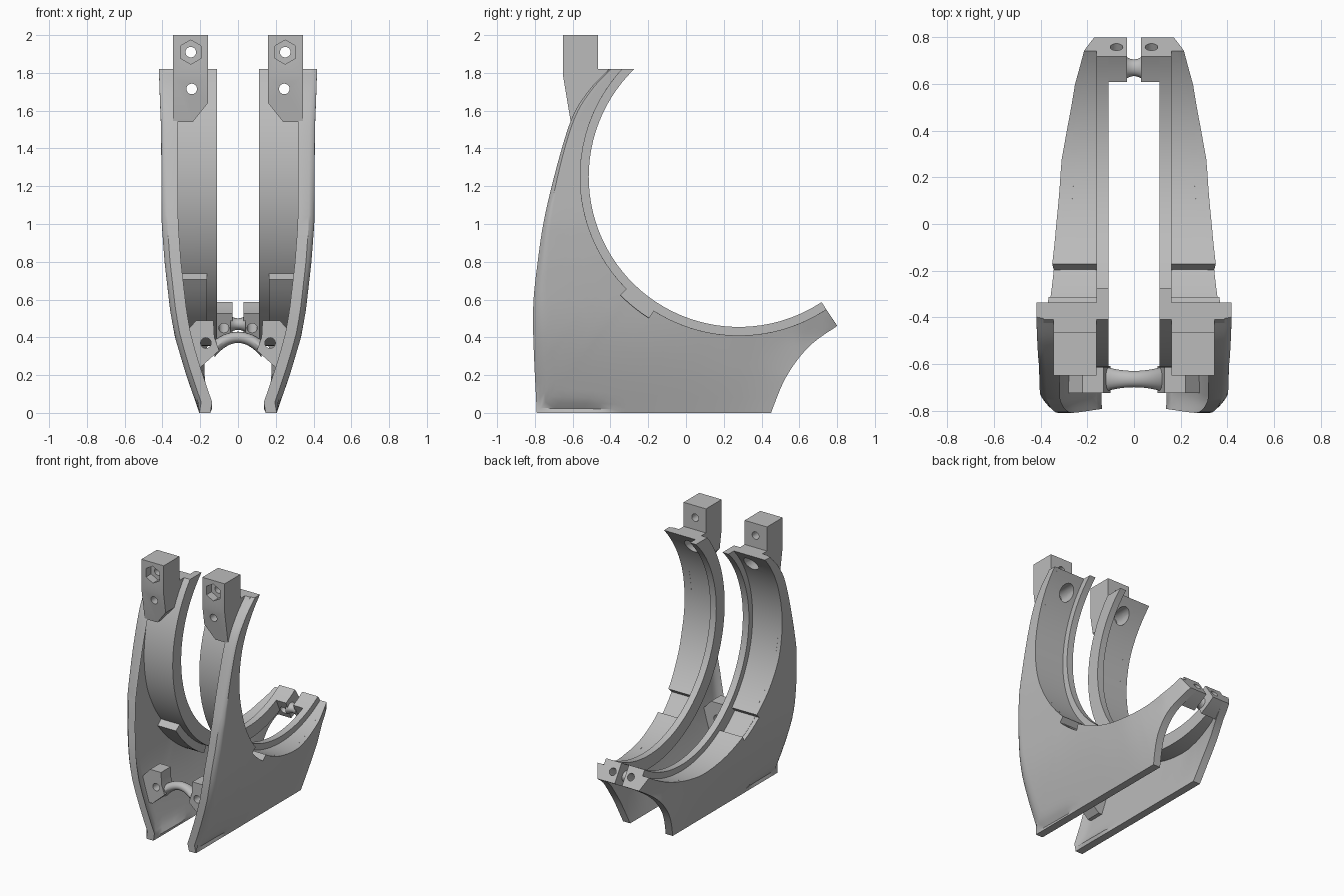
import bpy, bmesh, math
from mathutils import Vector

cube = bpy.data.objects.get("Cube")
if cube:
    bpy.data.objects.remove(cube, do_unlink=True)

grey = bpy.data.materials.new("plain grey")
grey.use_nodes = True
grey.diffuse_color = (0.5, 0.5, 0.5, 1)
grey.node_tree.nodes["Principled BSDF"].inputs["Base Color"].default_value = (0.5, 0.5, 0.5, 1)

CY, CZ = 0.28, 1.25              # centre of the cradle arc
R_LIP, R_BAND, R_BACK = 0.795, 0.84, 0.895
TOP, END = 1.82, 303.4           # top height and end angle of the arc


def loft(name, rows):
    """Closed solid through a list of equal point loops."""
    bm = bmesh.new()
    loops = [[bm.verts.new(p) for p in row] for row in rows]
    n = len(rows[0])
    for a, b in zip(loops, loops[1:]):
        for i in range(n):
            j = (i + 1) % n
            bm.faces.new((a[i], a[j], b[j], b[i]))
    bm.faces.new(loops[0][::-1])
    bm.faces.new(loops[-1])
    bmesh.ops.recalc_face_normals(bm, faces=bm.faces)
    mesh = bpy.data.meshes.new(name)
    bm.to_mesh(mesh)
    bm.free()
    mesh.materials.append(grey)
    ob = bpy.data.objects.new(name, mesh)
    bpy.context.collection.objects.link(ob)
    return ob


def prism(name, axis, pts, lo, hi):
    place = {"x": lambda p, d: (d, p[0], p[1]), "y": lambda p, d: (p[0], d, p[1])}[axis]
    return loft(name, [[place(p, d) for p in pts] for d in (lo, hi)])


def rod(name, a, b, radius, sides=24):
    """Straight round or hexagonal bar between two points."""
    a, b = Vector(a), Vector(b)
    d = (b - a).normalized()
    u = d.cross(Vector((1, 0, 0))).normalized()
    v = d.cross(u)
    ring = [radius * (math.cos(t) * u + math.sin(t) * v)
            for t in (math.tau * i / sides for i in range(sides))]
    return loft(name, [[p + c for p in ring] for c in (a, b)])


def activate(ob):
    bpy.ops.object.select_all(action="DESELECT")
    ob.select_set(True)
    bpy.context.view_layer.objects.active = ob


def cut(ob, *cutters):
    for c in cutters:
        m = ob.modifiers.new("cut", "BOOLEAN")
        m.operation, m.solver, m.object = "DIFFERENCE", "EXACT", c
        activate(ob)
        bpy.ops.object.modifier_apply(modifier=m.name)


def finish(ob, mirror=True):
    activate(ob)
    bpy.ops.object.shade_smooth_by_angle(angle=math.radians(30))
    if mirror:
        m = ob.modifiers.new("mirror", "MIRROR")
        m.use_mirror_merge = False


def lerp_table(table, v):
    for (a, p), (b, q) in zip(table, table[1:]):
        if v <= b:
            return p + (q - p) * max(0, v - a) / (b - a)
    return table[-1][1]


def smooth_path(pts, steps=6):
    out = []
    pts = [Vector(p) for p in pts]
    for i in range(len(pts) - 1):
        p0, p1, p2, p3 = pts[max(i - 1, 0)], pts[i], pts[i + 1], pts[min(i + 2, len(pts) - 1)]
        for k in range(steps):
            t = k / steps
            out.append(0.5 * (2 * p1 + (p2 - p0) * t + (2 * p0 - 5 * p1 + 4 * p2 - p3) * t ** 2
                              + (3 * p1 - p0 - 3 * p2 + p3) * t ** 3))
    return out + [pts[-1]]


def polar(r, deg):
    a = math.radians(deg)
    return CY + r * math.cos(a), CZ + r * math.sin(a)


def start_angle(r):
    return 180 - math.degrees(math.asin((TOP - CZ) / r))


WIDTH = [(0, .205), (.2, .275), (.4, .335), (.54, .36), (.8, .39), (1, .405), (1.5, .41), (1.82, .425)]
TAPER = [(-.8, 0), (0, .012), (.27, .025), (.4, .05), (.6, .095), (.75, .15), (.82, .185)]


def outer_x(y, z):
    return lerp_table(WIDTH, z) - lerp_table(TAPER, y) * min(1, z / 0.4)


def sweep(name, profile, a0, a1, steps=48):
    """Sweep an (x, radius) profile round the arc; x None means out to the wall."""
    rows = []
    for i in range(steps + 1):
        row = []
        for x, r in profile:
            s = start_angle(r) if a0 is None else a0
            y, z = polar(r, s + (a1 - s) * i / steps)
            row.append((outer_x(y, z) - 0.03 if x is None else x, y, z))
        rows.append(row)
    return loft(name, rows)


# Side wall: lofted between the arc and the outer outline
front = smooth_path([(-.79, 0), (-.81, .5), (-.785, .8), (-.735, 1.1), (-.62, 1.52), (-.52, 1.7), (-.405, 1.82)])
back = smooth_path([(.80, .46), (.65, .35), (.53, .19), (.45, 0)])
floor = [Vector((.45 - 1.24 * i / 16, 0)) for i in range(1, 16)]
outline = front[::-1] + floor[::-1] + back[::-1]
steps_u = [0, .2, .4, .6, .8, .86, .91, .96, 1]
first = start_angle(R_BAND)
raw = [math.degrees(math.atan2(p.y - CZ, p.x - CY)) % 360 for p in outline]
rows = []
for p, ang in zip(outline, raw):
    ang = first + (ang - raw[0]) * (END - first) / (raw[-1] - raw[0])
    y0, z0 = polar(R_BAND, ang)
    outside, inside = [], []
    for u in steps_u:
        y, z = y0 + (p.x - y0) * u, z0 + (p.y - z0) * u
        x = outer_x(y, z)
        if y < -0.4 and z > 0.01:
            x -= 0.03 * (max(0, u - 0.84) / 0.16) ** 2
        outside.append((x, y, z))
        inside.append((x - 0.058, y, z))
    rows.append(outside + inside[::-1])
side_wall = loft("side_wall", rows)

# Cradle band with raised inner lip
cradle_band = sweep("cradle_band", [(.11, R_LIP), (.16, R_LIP), (.16, R_BAND), (None, R_BAND),
                                    (None, R_BACK), (.11, R_BACK)], None, END)

# Thickened pad behind the notch
notch_pad = sweep("notch_pad", [(.165, .885), (None, .885), (None, .95), (.165, .95)], 215, 242, 8)

# Notch cut through band and wall
notch = sweep("notch_cutter", [(.16, .81), (.6, .81), (.6, .887), (.16, .887)], 225, 237.5, 4)
cut(cradle_band, notch)
cut(side_wall, notch)

# Upper mounting block with bolt holes and hexagonal recess
mount_block = prism("mount_block", "x", [(-.65, 2), (-.465, 2), (-.465, 1.82), (-.39, 1.82), (-.54, 1.54),
                                         (-.61, 1.54), (-.65, 1.78)], .16, .345)
corner = prism("corner_cutter", "y", [(.1, 1.715), (.24, 1.54), (.24, 1.4), (.1, 1.4)], -.8, -.2)
bolt = rod("bolt_cutter", (.25, -.8, 1.91), (.25, -.3, 1.91), .028)
hexagon = rod("hexagon_cutter", (.25, -.8, 1.91), (.25, -.59, 1.91), .064, 6)
lower_bolt = rod("lower_bolt_cutter", (.245, -.8, 1.715), (.245, -.2, 1.715), .028)
counterbore = rod("counterbore_cutter", (.245, -.535, 1.715), (.245, -.2, 1.715), .055)
cut(mount_block, corner, bolt, hexagon, lower_bolt, counterbore)
cut(cradle_band, counterbore)

# Front lug with bolt hole
front_lug = prism("front_lug", "y", [(.13, .49), (.22, .49), (.295, .41), (.23, .24), (.2, .24),
                                     (.10, .33), (.125, .40)], -.725, -.61)
lug_bolt = rod("lug_bolt_cutter", (.17, -.8, .37), (.17, -.5, .37), .028)
cut(front_lug, lug_bolt)

# Rear lug with bolt hole along the arc
rear_lug = sweep("rear_lug", [(.03, R_LIP), (.16, R_LIP), (.16, .945), (.03, .945)], 294.5, END, 4)
end_y, end_z = polar(.87, END)
along = Vector((0, -math.sin(math.radians(END)), math.cos(math.radians(END))))
mid = Vector((.075, end_y, end_z))
rear_bolt = rod("rear_bolt_cutter", mid - along * .3, mid + along * .1, .027)
cut(rear_lug, rear_bolt)

for c in (notch, corner, bolt, hexagon, lower_bolt, counterbore, lug_bolt, rear_bolt):
    bpy.data.objects.remove(c, do_unlink=True)
for part in (side_wall, cradle_band, notch_pad, mount_block, front_lug, rear_lug):
    finish(part)


# Necked bridges joining the two halves
def bridge(name, half, y, z, rise, thin, thick, sides=16):
    rows = []
    for i in range(17):
        s = i / 8 - 1
        r = thin + (thick - thin) * s * s
        rows.append([(half * s, y + r * math.cos(t), z - rise * s * s + r * 0.85 * math.sin(t))
                     for t in (math.tau * k / sides for k in range(sides))])
    finish(loft(name, rows), mirror=False)


bridge("front_bridge", .125, -.665, .40, .06, .035, .054)
bridge("rear_bridge", .04, .67, .47, 0, .036, .052)
